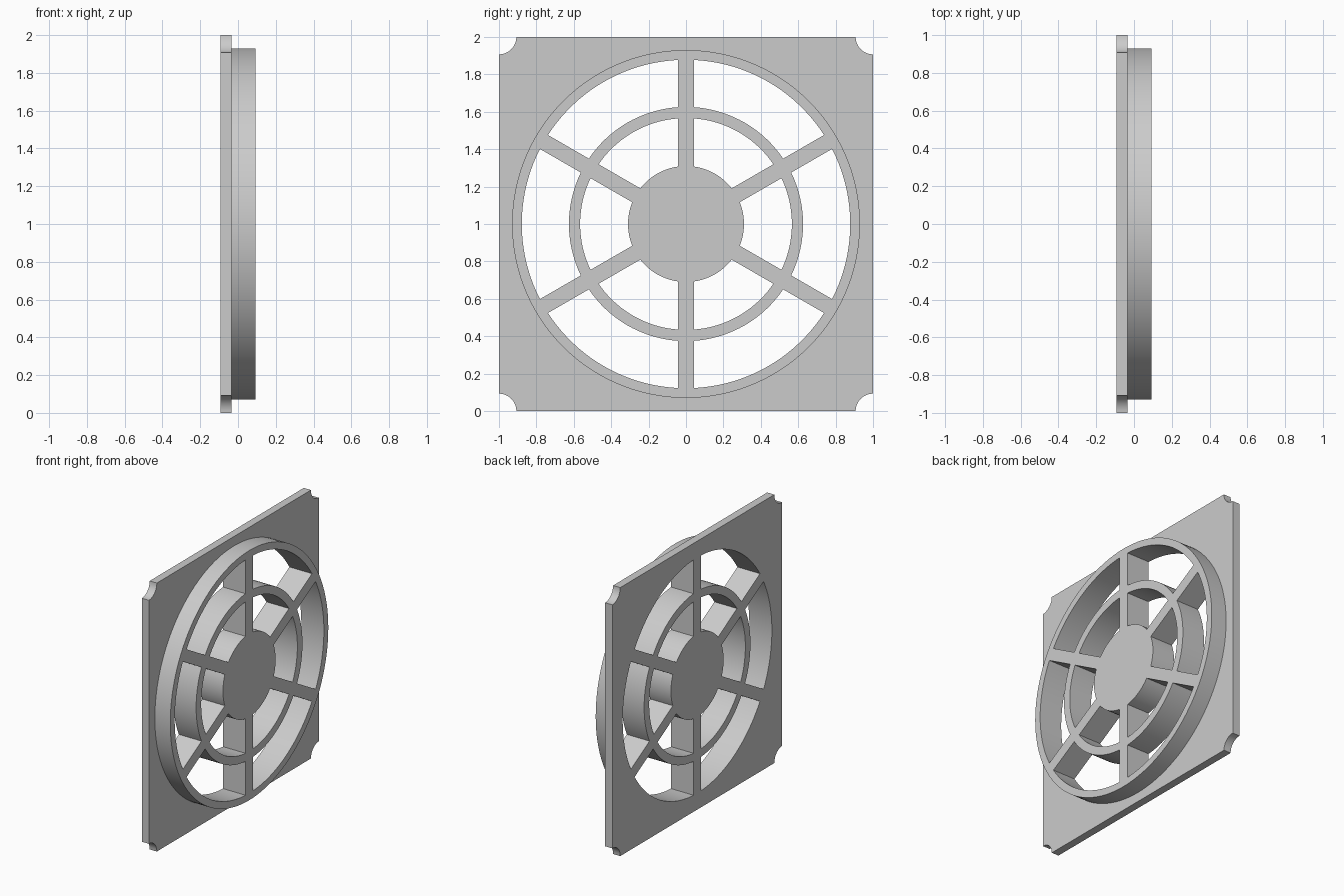
import bpy, bmesh
from math import sin, cos, asin, pi, radians

cube = bpy.data.objects.get("Cube")
if cube:
    bpy.data.objects.remove(cube, do_unlink=True)

BACK, STEP, FRONT = -0.093, -0.034, 0.093   # depth levels along x
RIM, OPENING = 0.93, 0.878                  # raised drum radii
MID_OUT, MID_IN, HUB = 0.626, 0.566, 0.31   # middle ring and hub radii
SPOKE = 0.043                               # half width of a spoke
NOTCH = 0.093


def arc(r, a0, a1, n, cy=0.0, cz=0.0):
    return [(cy + r * cos(a0 + (a1 - a0) * i / n),
             cz + r * sin(a0 + (a1 - a0) * i / n)) for i in range(n + 1)]


def window(start, r_in, r_out):
    """Opening between two neighbouring parallel-sided spokes."""
    end = start + pi / 3
    o, i = asin(SPOKE / r_out), asin(SPOKE / r_in)
    return arc(r_out, start + o, end - o, 20) + arc(r_in, end - i, start + i, 20)


bm = bmesh.new()


def ring(points, x):
    verts = [bm.verts.new((x, y, z + 1)) for y, z in points]
    return verts


def wall(points, x0, x1):
    a, b = ring(points, x0), ring(points, x1)
    for i in range(len(a)):
        j = (i + 1) % len(a)
        bm.faces.new((a[i], a[j], b[j], b[i]))


def cap(loops, x):
    edges = []
    for points in loops:
        v = ring(points, x)
        edges += [bm.edges.new((v[i - 1], v[i])) for i in range(len(v))]
    bmesh.ops.triangle_fill(bm, edges=edges, use_beauty=True, normal=(1, 0, 0))


# Square outline with a round bite at each corner
outline = []
for k, (cy, cz) in enumerate([(1, 1), (-1, 1), (-1, -1), (1, -1)]):
    a = -pi / 2 + k * pi / 2
    outline += arc(NOTCH, a, a - pi / 2, 10, cy, cz)

rim = arc(RIM, 0, 2 * pi, 120)[:-1]
windows = []
for k in range(6):
    start = radians(30 + 60 * k)
    windows += [window(start, MID_OUT, OPENING), window(start, HUB, MID_IN)]

# Flat faces: plate back, plate front around the drum, grille front
cap([outline] + windows, BACK)
cap([outline, rim], STEP)
cap([rim] + windows, FRONT)

# Side walls
wall(outline, BACK, STEP)
wall(rim, STEP, FRONT)
for w in windows:
    wall(w, BACK, FRONT)

bmesh.ops.remove_doubles(bm, verts=bm.verts[:], dist=0.0001)
bmesh.ops.recalc_face_normals(bm, faces=bm.faces[:])
mesh = bpy.data.meshes.new("fan_guard")
bm.to_mesh(mesh)
bm.free()
guard = bpy.data.objects.new("fan_guard", mesh)
bpy.context.collection.objects.link(guard)

# Plain grey finish
grey = bpy.data.materials.new("light_grey")
grey.use_nodes = True
grey.diffuse_color = (0.6, 0.6, 0.6, 1)
grey.node_tree.nodes["Principled BSDF"].inputs["Base Color"].default_value = (0.6, 0.6, 0.6, 1)
mesh.materials.append(grey)

bpy.ops.object.select_all(action='DESELECT')
guard.select_set(True)
bpy.context.view_layer.objects.active = guard
bpy.ops.object.shade_smooth_by_angle(angle=radians(30))
